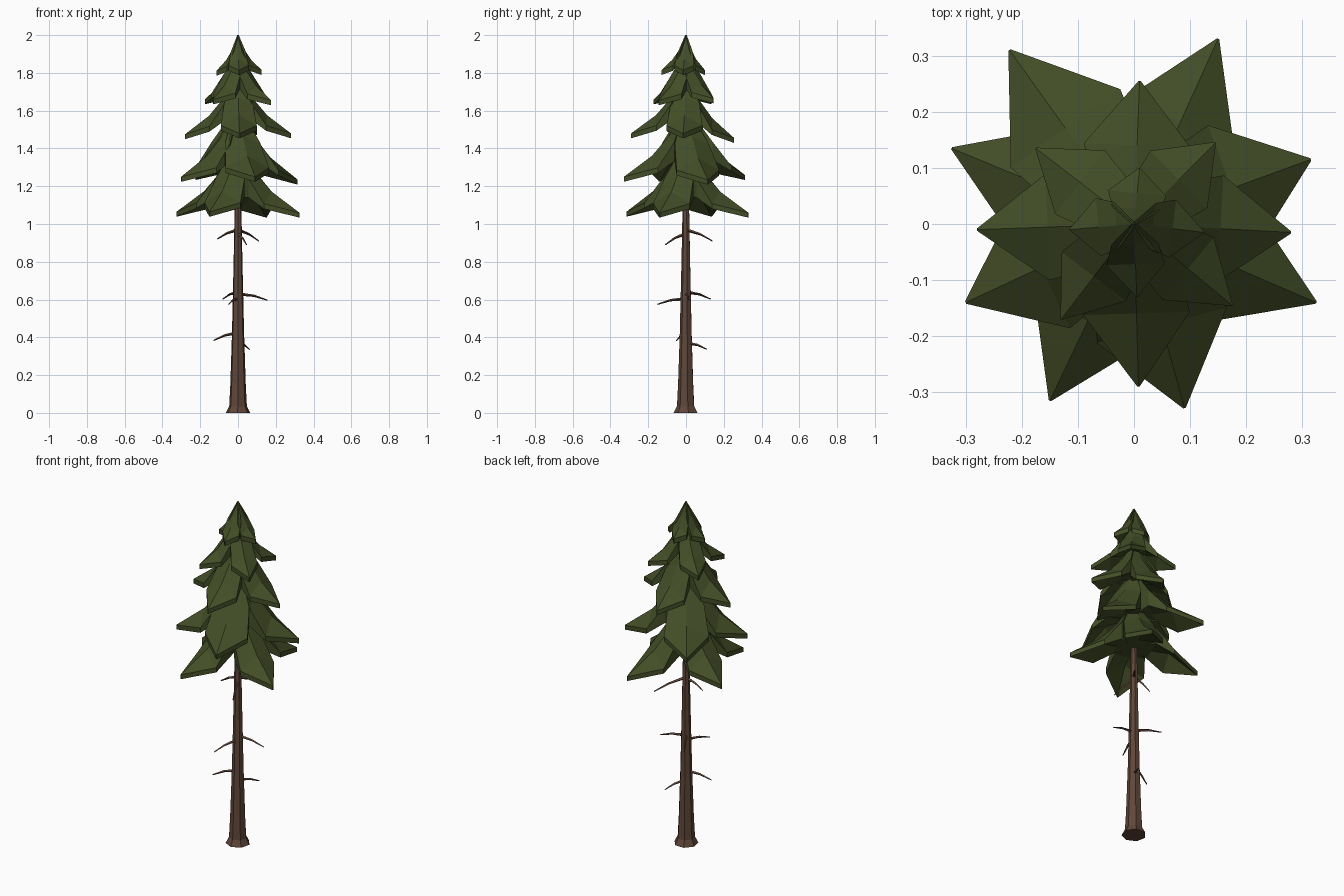
import bpy, bmesh, math
from mathutils import Vector

if "Cube" in bpy.data.objects:
    bpy.data.objects.remove(bpy.data.objects["Cube"])


def material(name, rgb):
    m = bpy.data.materials.new(name)
    m.diffuse_color = (*rgb, 1)
    m.use_nodes = True
    m.node_tree.nodes["Principled BSDF"].inputs["Base Color"].default_value = m.diffuse_color
    return m


BARK = material("brown bark", (0.115, 0.062, 0.04))
NEEDLES = material("dark green needles", (0.056, 0.076, 0.02))


def finish(bm, name, mat):
    bmesh.ops.recalc_face_normals(bm, faces=bm.faces[:])
    me = bpy.data.meshes.new(name)
    bm.to_mesh(me)
    bm.free()
    me.materials.append(mat)
    ob = bpy.data.objects.new(name, me)
    bpy.context.collection.objects.link(ob)
    return ob


def loft(bm, rings):
    """Join equal-length closed rings and cap both ends."""
    vs = [[bm.verts.new(p) for p in r] for r in rings]
    n = len(vs[0])
    for a, b in zip(vs, vs[1:]):
        for i in range(n):
            j = (i + 1) % n
            bm.faces.new((a[i], a[j], b[j], b[i]))
    bm.faces.new(vs[0][::-1])
    bm.faces.new(vs[-1])


# Trunk: seven sided, flared at the foot
bm = bmesh.new()
profile = [(0.066, 0), (0.048, 0.035), (0.042, 0.15), (0.033, 0.42),
           (0.024, 0.8), (0.018, 1.1), (0.006, 1.9)]
loft(bm, [[(r * math.cos(math.tau * i / 7 + 0.2), r * math.sin(math.tau * i / 7 + 0.2), z)
           for i in range(7)] for r, z in profile])
finish(bm, "trunk", BARK)

# Dead twigs: start height and tip position
twigs = [(0.97, (-0.11, 0.0, 0.92)), (0.97, (0.11, 0.14, 0.91)), (0.95, (0.045, -0.11, 0.89)),
         (0.63, (0.155, 0.015, 0.597)), (0.64, (-0.08, 0.13, 0.603)), (0.605, (-0.05, -0.15, 0.575)),
         (0.37, (0.06, 0.11, 0.337)), (0.425, (-0.13, -0.05, 0.383))]
bm = bmesh.new()
for z, tip in twigs:
    tip = Vector(tip)
    start = Vector((0, 0, z))
    mid = start.lerp(tip, 0.55) + Vector((0, 0, 0.008))
    side = (tip - start).cross(Vector((0, 0, 1))).normalized()
    up = side.cross(tip - start).normalized()
    loft(bm, [[c + r * (side * math.cos(math.tau * i / 4) + up * math.sin(math.tau * i / 4))
               for i in range(4)] for c, r in ((start, 0.009), (mid, 0.006), (tip, 0.003))])
finish(bm, "dead_twigs", BARK)


def bough(bm, tip, apex, width):
    """Folded kite-shaped bough, a ridge falling to a pointed tip, closed below."""
    reach = math.hypot(tip[0], tip[1])
    out = Vector((tip[0], tip[1], 0)) / reach
    side = Vector((-out.y, out.x, 0))
    drop = apex - tip[2]
    low = apex - 0.78 * drop            # underside height at the trunk
    # reach fraction, drop fraction, half width fraction, edge fall, thickness
    sections = [(0.0, 0.0, 0.08, 0.0, None), (0.27, 0.41, 0.8, 0.1, None),
                (0.55, 0.70, 1.0, 0.17, 0.028), (1.0, 1.0, 0.02, 0.0, 0.026)]
    rings = []
    for f, d, w, fall, thick in sections:
        c = out * (f * reach) + Vector((0, 0, apex - d * drop))
        s = side * (w * width)
        e = Vector((0, 0, fall * drop))
        top = [c + s - e, c, c - s - e]
        if thick:
            under = [p - Vector((0, 0, thick)) for p in reversed(top)]
        else:
            under = [Vector((p.x, p.y, min(low, p.z - 0.02))) for p in reversed(top)]
        rings.append(top + under)
    loft(bm, rings)


# Foliage tiers: apex height, half width, bough tips
tiers = [
    (1.43, 0.105, [(-0.325, 0.135, 1.065), (0.325, -0.14, 1.06), (-0.15, -0.315, 1.065), (0.15, 0.33, 1.06)]),
    (1.62, 0.120, [(-0.30, -0.14, 1.25), (0.315, 0.115, 1.235), (0.09, -0.328, 1.25), (-0.222, 0.31, 1.26)]),
    (1.80, 0.095, [(0.28, -0.015, 1.48), (-0.28, -0.01, 1.475), (0.01, 0.255, 1.455), (0.008, -0.29, 1.48)]),
    (1.91, 0.072, [(0.145, 0.145, 1.665), (-0.175, 0.135, 1.66), (-0.13, -0.17, 1.66), (0.175, -0.145, 1.655)]),
    (2.00, 0.052, [(0.125, -0.015, 1.815), (-0.115, -0.01, 1.81), (0.005, -0.13, 1.815), (0.01, 0.10, 1.815)]),
]
for k, (apex, width, tips) in enumerate(tiers):
    bm = bmesh.new()
    for t in tips:
        bough(bm, t, apex, width)
    finish(bm, f"foliage_tier_{k + 1}", NEEDLES)
